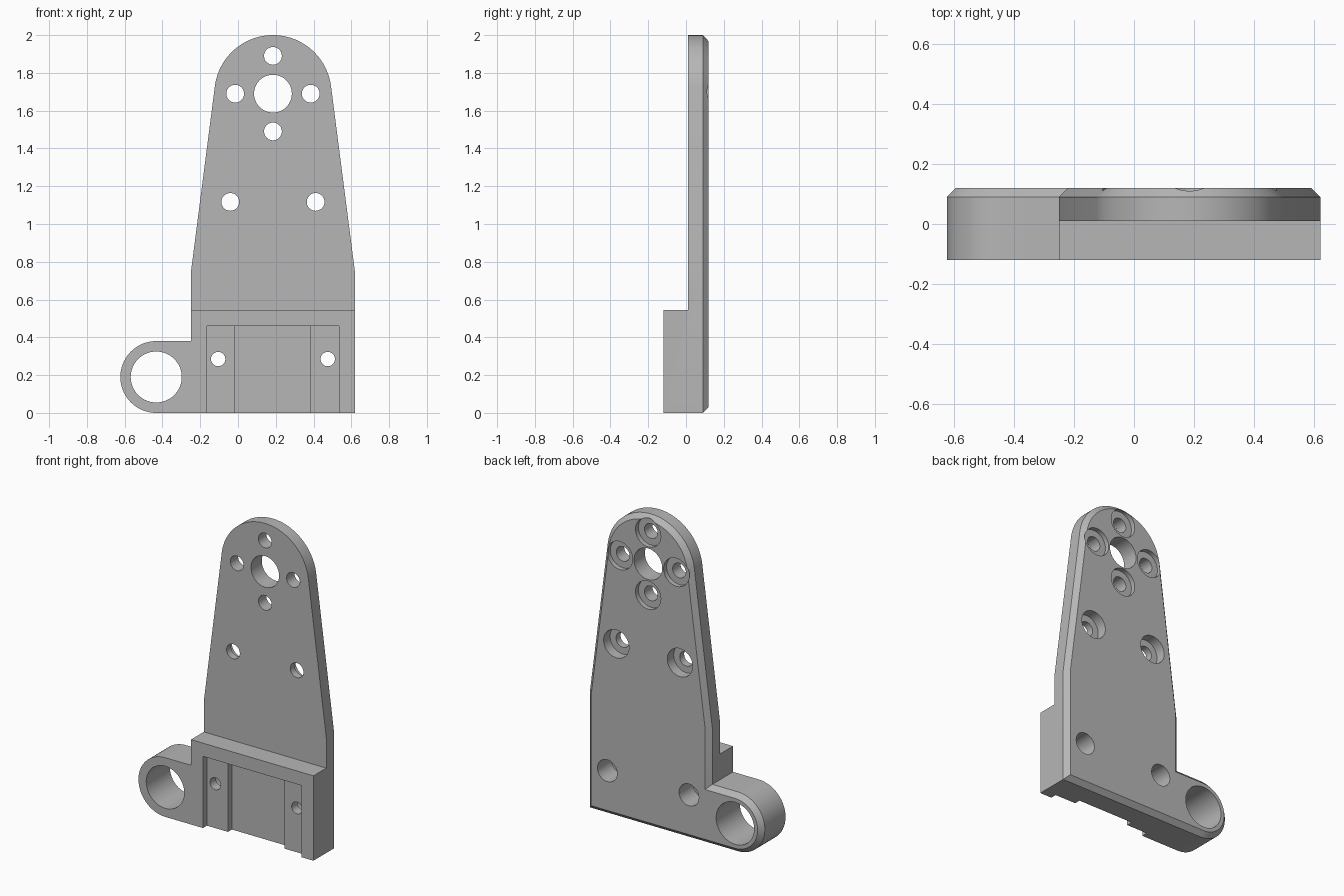
import bpy, bmesh, math
from mathutils import Vector

cube = bpy.data.objects.get("Cube")
if cube:
    bpy.data.objects.remove(cube, do_unlink=True)

FRONT, STEP, BACK, CHAMFER = -0.12, 0.01, 0.12, 0.03
HEAD, HEAD_R = Vector((0.185, 1.69)), 0.31
LUG, LUG_R = Vector((-0.433, 0.19)), 0.19
SIDE_R, SIDE_L, SHOULDER = -0.25, 0.62, 0.74

grey = bpy.data.materials.new("machined_grey")
grey.use_nodes = True
grey.diffuse_color = (0.47, 0.47, 0.47, 1)
grey.node_tree.nodes["Principled BSDF"].inputs["Base Color"].default_value = grey.diffuse_color


def arc(centre, radius, start, end, steps):
    angles = [start + (end - start) * i / steps for i in range(steps + 1)]
    return [centre + radius * Vector((math.cos(a), math.sin(a))) for a in angles]


def inset(points, d):
    """Offset a counter-clockwise outline inwards with mitred corners."""
    result = []
    for i, p in enumerate(points):
        a = (p - points[i - 1]).normalized()
        b = (points[(i + 1) % len(points)] - p).normalized()
        na, nb = Vector((-a.y, a.x)), Vector((-b.y, b.x))
        result.append(p + (na + nb) * d / (1 + na.dot(nb)))
    return result


def loft(name, sections):
    """Solid through (outline, y) sections, capped at both ends."""
    bm = bmesh.new()
    rings = [[bm.verts.new((p.x, y, p.y)) for p in pts] for pts, y in sections]
    for r, s in zip(rings, rings[1:]):
        for i in range(len(r)):
            bm.faces.new((r[i - 1], r[i], s[i], s[i - 1]))
    bm.faces.new(rings[0])
    bm.faces.new(rings[-1])
    bmesh.ops.recalc_face_normals(bm, faces=bm.faces)
    mesh = bpy.data.meshes.new(name)
    bm.to_mesh(mesh)
    bm.free()
    obj = bpy.data.objects.new(name, mesh)
    bpy.context.collection.objects.link(obj)
    mesh.materials.append(grey)
    return obj


cutters = []


def cut_box(x0, x1, z0, z1, depth_y):
    corners = [Vector(c) for c in ((x0, z0), (x1, z0), (x1, z1), (x0, z1))]
    cutters.append(loft("box_cutter", [(corners, FRONT - 0.2), (corners, depth_y)]))


def cut_hole(x, z, radius, y0=FRONT - 0.1, steps=48):
    circle = arc(Vector((x, z)), radius, 0, math.tau, steps)[:-1]
    cutters.append(loft("hole_cutter", [(circle, y0), (circle, BACK + 0.1)]))


def cut_bolt(x, z, radius, bore_radius, bore_depth):
    cut_hole(x, z, radius)
    cut_hole(x, z, bore_radius, BACK - bore_depth)


# Outline: foot, tapered arm with round head, side lug
to_corner = Vector((SIDE_L, SHOULDER)) - HEAD
tangent = math.atan2(to_corner.y, to_corner.x) + math.acos(HEAD_R / to_corner.length)
outline = [Vector((SIDE_L, 0)), Vector((SIDE_L, SHOULDER))]
outline += arc(HEAD, HEAD_R, tangent, math.pi - tangent, 64)
outline += [Vector((SIDE_R, SHOULDER)), Vector((SIDE_R, 2 * LUG_R))]
outline += arc(LUG, LUG_R, math.pi / 2, 1.5 * math.pi, 48)

bracket = loft("mounting_bracket", [
    (outline, FRONT), (outline, BACK - CHAMFER), (inset(outline, CHAMFER), BACK)])

# Thin the arm above the foot block
cut_box(-0.9, 0.9, 0.545, 2.3, STEP)
# Stepped pocket in the front of the foot
cut_box(-0.165, 0.535, -0.2, 0.46, FRONT + 0.04)
cut_box(-0.015, 0.385, -0.2, 0.46, FRONT + 0.08)
# Lug bore and head bore
cut_hole(LUG.x, LUG.y, 0.135, steps=64)
cut_hole(HEAD.x, HEAD.y, 0.1)
# Four bolt holes around the head bore
for dx, dz in ((0.2, 0), (-0.2, 0), (0, 0.2), (0, -0.2)):
    cut_bolt(HEAD.x + dx, HEAD.y + dz, 0.047, 0.09, 0.03)
# Arm bolt pair and foot bolt pair
for side in (-1, 1):
    cut_bolt(HEAD.x + side * 0.226, 1.117, 0.047, 0.09, 0.065)
    cut_bolt(HEAD.x + side * 0.29, 0.285, 0.038, 0.07, 0.14)

for cutter in cutters:
    mod = bracket.modifiers.new("cut", 'BOOLEAN')
    mod.operation = 'DIFFERENCE'
    mod.solver = 'EXACT'
    mod.object = cutter

# Bake the cuts and drop the cutters
bpy.context.view_layer.update()
graph = bpy.context.evaluated_depsgraph_get()
baked = bpy.data.meshes.new_from_object(bracket.evaluated_get(graph))
bracket.modifiers.clear()
bracket.data = baked
for cutter in cutters:
    bpy.data.objects.remove(cutter, do_unlink=True)

bpy.ops.object.select_all(action='DESELECT')
bracket.select_set(True)
bpy.context.view_layer.objects.active = bracket
bpy.ops.object.shade_smooth_by_angle(angle=math.radians(30))
